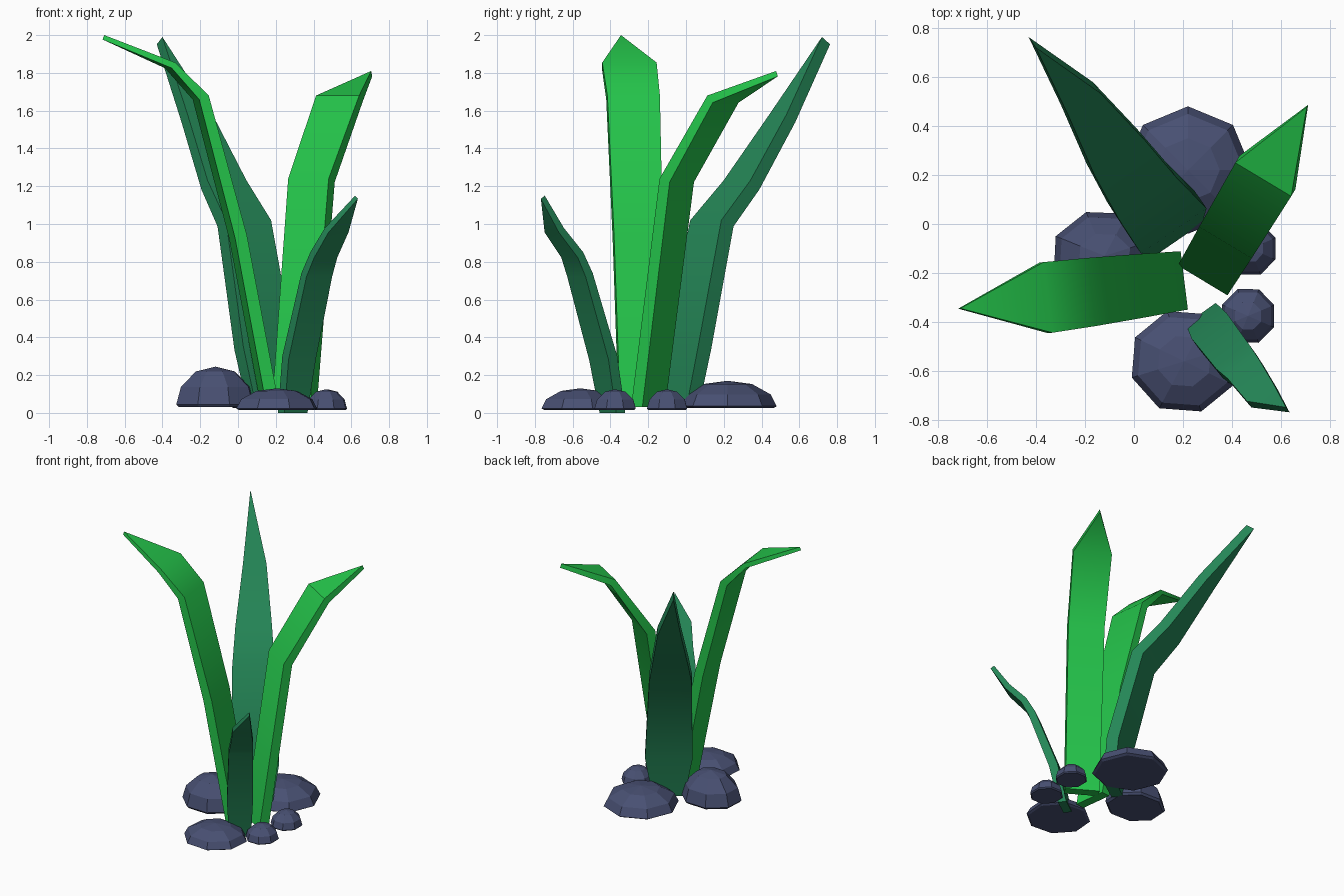
import bpy, bmesh, math
from mathutils import Vector

if "Cube" in bpy.data.objects:
    bpy.data.objects.remove(bpy.data.objects["Cube"])


def material(name, rgb):
    m = bpy.data.materials.new(name)
    m.diffuse_color = (*rgb, 1)
    m.use_nodes = True
    m.node_tree.nodes["Principled BSDF"].inputs["Base Color"].default_value = m.diffuse_color
    return m


BRIGHT = material("bright green", (0.018, 0.56, 0.07))
DARK = material("deep green", (0.018, 0.24, 0.095))
STONE = material("slate blue", (0.065, 0.08, 0.17))


def finish(name, bm, mat, smooth=None):
    bmesh.ops.remove_doubles(bm, verts=bm.verts, dist=0.0005)
    bmesh.ops.recalc_face_normals(bm, faces=bm.faces)
    me = bpy.data.meshes.new(name)
    bm.to_mesh(me)
    bm.free()
    me.materials.append(mat)
    ob = bpy.data.objects.new(name, me)
    bpy.context.collection.objects.link(ob)
    if smooth:
        bpy.ops.object.select_all(action='DESELECT')
        ob.select_set(True)
        bpy.context.view_layer.objects.active = ob
        bpy.ops.object.shade_smooth_by_angle(angle=math.radians(smooth))


def leaf(name, mat, root, heading, stations):
    """Thick bent blade; stations are (reach, height, left, right, thickness)."""
    d = Vector((heading[0], heading[1], 0)).normalized()
    p = Vector((d.y, -d.x, 0))
    o = Vector((root[0], root[1], 0))
    up = Vector((0, 0, 1))
    bm = bmesh.new()
    rings = []
    for i, (r, z, left, right, t) in enumerate(stations):
        a, b = stations[max(i - 1, 0)], stations[min(i + 1, len(stations) - 1)]
        tangent = Vector((b[0] - a[0], b[1] - a[1])).normalized()
        off = (d * tangent.y - up * tangent.x) * t
        if i == 0:
            off.z = 0
        inner = o + d * r + up * z
        rings.append([bm.verts.new(v) for v in (
            inner + p * left, inner + p * right,
            inner + p * right + off, inner + p * left + off)])
    for a, b in zip(rings, rings[1:]):
        for k in range(4):
            n = (k + 1) % 4
            bm.faces.new((a[k], a[n], b[n], b[k]))
    bm.faces.new(rings[0])
    bm.faces.new(rings[-1])
    # drop the collapsed faces at the pointed tip
    bmesh.ops.dissolve_degenerate(bm, dist=0.0005, edges=bm.edges)
    finish(name, bm, mat, 35)


def rock(name, center, size, z0, turn):
    """Eight-sided flat-bottomed dome."""
    bm = bmesh.new()
    rings = []
    for rad, h in ((0.93, 0), (1, 0.07), (0.88, 0.5), (0.5, 0.88)):
        ring = []
        for k in range(8):
            a = math.radians(turn + 45 * k)
            ring.append(bm.verts.new((center[0] + size[0] * rad * math.cos(a),
                                      center[1] + size[1] * rad * math.sin(a),
                                      z0 + size[2] * h)))
        rings.append(ring)
    top = bm.verts.new((center[0], center[1], z0 + size[2]))
    for a, b in zip(rings, rings[1:]):
        for k in range(8):
            n = (k + 1) % 8
            bm.faces.new((a[k], a[n], b[n], b[k]))
    for k in range(8):
        bm.faces.new((rings[-1][k], rings[-1][(k + 1) % 8], top))
    bm.faces.new(rings[0])
    finish(name, bm, STONE)


# Bright blades
leaf("left_leaf", BRIGHT, (0.205, -0.23), (-0.992, -0.124), [
    (0, 0.03, -0.12, 0.12, 0.07), (0.175, 0.94, -0.13, 0.13, 0.065),
    (0.38, 1.68, -0.14, 0.14, 0.055), (0.56, 1.855, -0.145, 0.145, 0.035),
    (0.92, 2.0, 0, 0, 0.025)])
leaf("right_leaf", BRIGHT, (0.28, -0.23), (0.515, 0.857), [
    (0, 0.03, -0.118, 0.118, 0.07), (0.18, 1.24, -0.125, 0.125, 0.065),
    (0.48, 1.68, -0.133, 0.133, 0.05), (0.825, 1.81, 0, 0, 0.03)])

# Deep green blades, with uneven outlines
leaf("back_leaf", DARK, (0.17, -0.035), (-0.567, 0.824), [
    (-0.03, 0.03, -0.11, 0.11, 0.08), (0.01, 0.35, -0.165, 0.16, 0.085),
    (0.18, 1.02, -0.16, 0.13, 0.085), (0.38, 1.23, -0.14, 0.11, 0.075),
    (0.64, 1.58, -0.09, 0.07, 0.07), (0.945, 1.99, -0.042, -0.042, 0.065)])
leaf("front_leaf", DARK, (0.29, -0.39), (0.58, -0.81), [
    (-0.03, 0.0, -0.075, 0.075, 0.06), (0.03, 0.3, -0.087, 0.09, 0.06),
    (0.19, 0.74, -0.087, 0.08, 0.05), (0.25, 0.85, -0.085, 0.065, 0.045),
    (0.37, 0.98, -0.075, 0.055, 0.04), (0.483, 1.15, -0.06, -0.06, 0.03)])

# Ring of stones
rock("back_rock", (0.22, 0.22), (0.26, 0.26, 0.145), 0.025, 0)
rock("left_rock", (-0.12, -0.13), (0.22, 0.19, 0.215), 0.03, 20)
rock("front_rock", (0.205, -0.56), (0.225, 0.215, 0.115), 0.015, 18)
rock("small_front_rock", (0.465, -0.375), (0.115, 0.118, 0.11), 0.015, 22)
rock("small_back_rock", (0.475, -0.1), (0.11, 0.115, 0.11), 0.015, 22)
